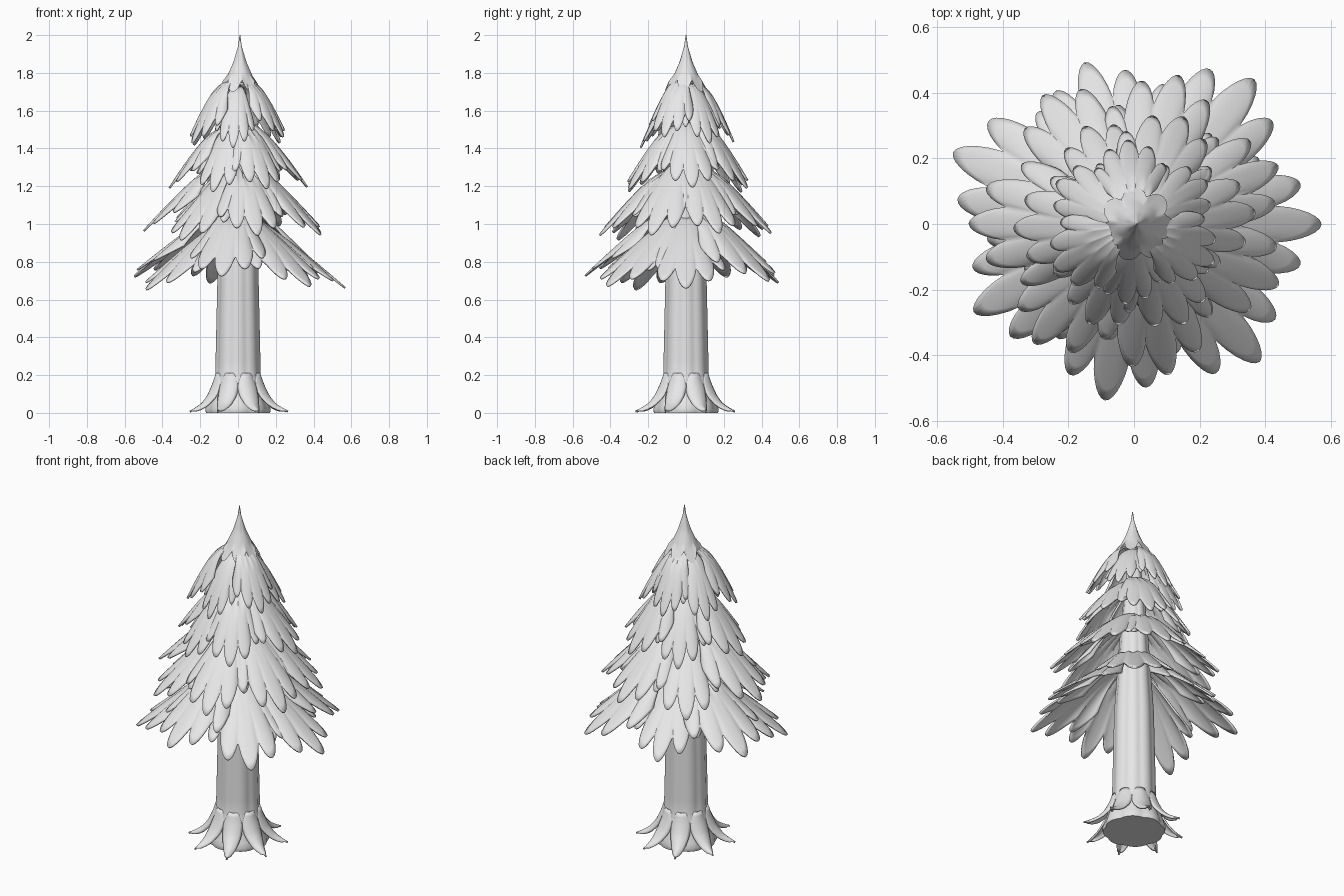
import bpy, bmesh, math, random

if "Cube" in bpy.data.objects:
    bpy.data.objects.remove(bpy.data.objects["Cube"])

random.seed(4)
TAU = math.tau

grey = bpy.data.materials.new("light_grey")
grey.diffuse_color = (0.8, 0.8, 0.8, 1)
grey.use_nodes = True
grey.node_tree.nodes["Principled BSDF"].inputs["Base Color"].default_value = grey.diffuse_color


def add_patch(bm, fn, nu, nv, loop=False):
    """Grid surface from fn(u, v), u across and v along; loop closes it in u."""
    cols = nu if loop else nu + 1
    rows = [[bm.verts.new(fn(i / nu, j / nv)) for i in range(cols)] for j in range(nv + 1)]
    for j in range(nv):
        for i in range(nu):
            k = (i + 1) % cols
            bm.faces.new((rows[j][i], rows[j + 1][i], rows[j + 1][k], rows[j][k]))
    return rows


def finish(name, bm, thickness=0.0, angle=50):
    bmesh.ops.remove_doubles(bm, verts=bm.verts, dist=0.0002)
    if not thickness:
        bmesh.ops.recalc_face_normals(bm, faces=bm.faces)
    mesh = bpy.data.meshes.new(name)
    bm.to_mesh(mesh)
    bm.free()
    mesh.materials.append(grey)
    ob = bpy.data.objects.new(name, mesh)
    bpy.context.collection.objects.link(ob)
    if thickness:
        mod = ob.modifiers.new("thickness", 'SOLIDIFY')
        mod.thickness = thickness
        mod.offset = -1
    bpy.ops.object.select_all(action='DESELECT')
    ob.select_set(True)
    bpy.context.view_layer.objects.active = ob
    bpy.ops.object.shade_smooth_by_angle(angle=math.radians(angle))
    return ob


def polar(r, th, z):
    return (r * math.cos(th), r * math.sin(th), z)


def interp(pts, t):
    """Linear lookup in a list of (t, value...) rows."""
    for a, b in zip(pts, pts[1:]):
        if t <= b[0]:
            f = (t - a[0]) / (b[0] - a[0])
            return [p + (q - p) * f for p, q in zip(a[1:], b[1:])]
    return list(pts[-1][1:])


# Softly fluted trunk with a flared foot
trunk_rows = [(0, .165, 0), (.08, .168, .02), (.2, .142, .1), (.32, .117, .2),
              (.6, .105, .75), (.8, .07, 1.3), (1, .03, 1.72)]


def trunk_point(u, v):
    r, z = interp(trunk_rows, v)
    th = u * TAU
    return polar(r * (.97 + .06 * abs(math.cos(4 * th))), th, z)


bm = bmesh.new()
rows = add_patch(bm, trunk_point, 64, 25, True)
bm.faces.new(rows[0])
bm.faces.new(rows[-1])
finish("trunk", bm, angle=45)

# Ring of pointed root leaves curling outward at the foot
leaf_rows = [(0, .112, .21, .035), (.2, .13, .155, .058), (.45, .16, .095, .055),
             (.7, .2, .05, .04), (.9, .25, .022, .02), (1, .275, .012, .004)]
bm = bmesh.new()
for k in range(8):
    th = (k + .5) * TAU / 8
    size = random.uniform(.96, 1.02)

    def leaf_point(u, v, th=th, size=size):
        r, z, w = interp(leaf_rows, v)
        s = 2 * u - 1
        r = (r + .012 * (1 - s * s)) * (1 - (1 - size) * v)
        return polar(r, th + s * w / r, max(.01, z - .015 * s * s * v))

    add_patch(bm, leaf_point, 8, 12)
finish("root_leaves", bm, .01)


# Broad branch draped over the tree, its edge cut into tapering fingers
def branch_point(u, v, th, z1, r0, z0, r1, p, half, ln, lift, side, fingers):
    s = 2 * u - 1
    bump = abs(math.cos(fingers / 2 * math.pi * s)) ** .85
    reach = (1 - .42 * abs(s) ** 1.4) * (.74 + .26 * bump) * ln
    d = v * reach
    span = math.hypot(r1 - r0, z1 - z0)
    slope = math.atan2(z1 - z0, r1 - r0)
    ridge = span * v * (.035 * (bump - .5) * v + .09 * (.55 - s * s)) + lift * min(1, 3 * v)
    r = r0 + (r1 - r0) * d ** p
    z = z1 - (z1 - z0) * d
    # fingers splay outward while the sides stay narrow near the root
    off = s * half * (.75 + .25 * v) + side * v
    return polar(max(.01, r + ridge * math.sin(slope)), th + off, z + ridge * math.cos(slope))


# Branch tiers: root height and radius, tip height and radius, curve, count
tiers = [(1.06, .06, .645, .535, .82, 7), (1.32, .05, .90, .455, .75, 7),
         (1.56, .04, 1.17, .33, .65, 6), (1.75, .03, 1.40, .245, .55, 6)]
for i, (z1, r0, z0, r1, p, n) in enumerate(tiers):
    bm = bmesh.new()
    half = math.radians(37 if n == 7 else 41)
    for k in range(n):
        th = (k + .5 * (i % 2) + random.uniform(-.08, .08)) * TAU / n
        rt = r1 * (1 + .05 * math.cos(2 * th)) * random.uniform(.95, 1.03)
        ln = random.uniform(.95, 1.04)
        dz = random.uniform(-.03, .03)
        lift = .025 * (k % 2) * (r1 / .5)
        side = random.uniform(-.06, .06)
        add_patch(bm, lambda u, v: branch_point(u, v, th, z1 + dz, r0, z0 + dz, rt, p, half,
                                                ln, lift, side, 5), 60, 12)
    finish("branch_tier_%d" % (i + 1), bm, .01)

# Pointed treetop with a scalloped rim
cap_rows = [(0, .002, 2.0), (.2, .01, 1.94), (.5, .033, 1.86),
            (.8, .066, 1.785), (1, .1, 1.735)]


def cap_point(u, v):
    r, z = interp(cap_rows, v)
    th = -u * TAU
    wave = abs(math.cos(3.5 * th + .4)) ** .8 - .5
    return polar(r * (1 + .3 * wave * v), th, z - .07 * wave * v ** 3)


bm = bmesh.new()
rows = add_patch(bm, cap_point, 70, 15, True)
bm.faces.new(rows[0])
finish("treetop", bm, angle=50).location.x = .01
